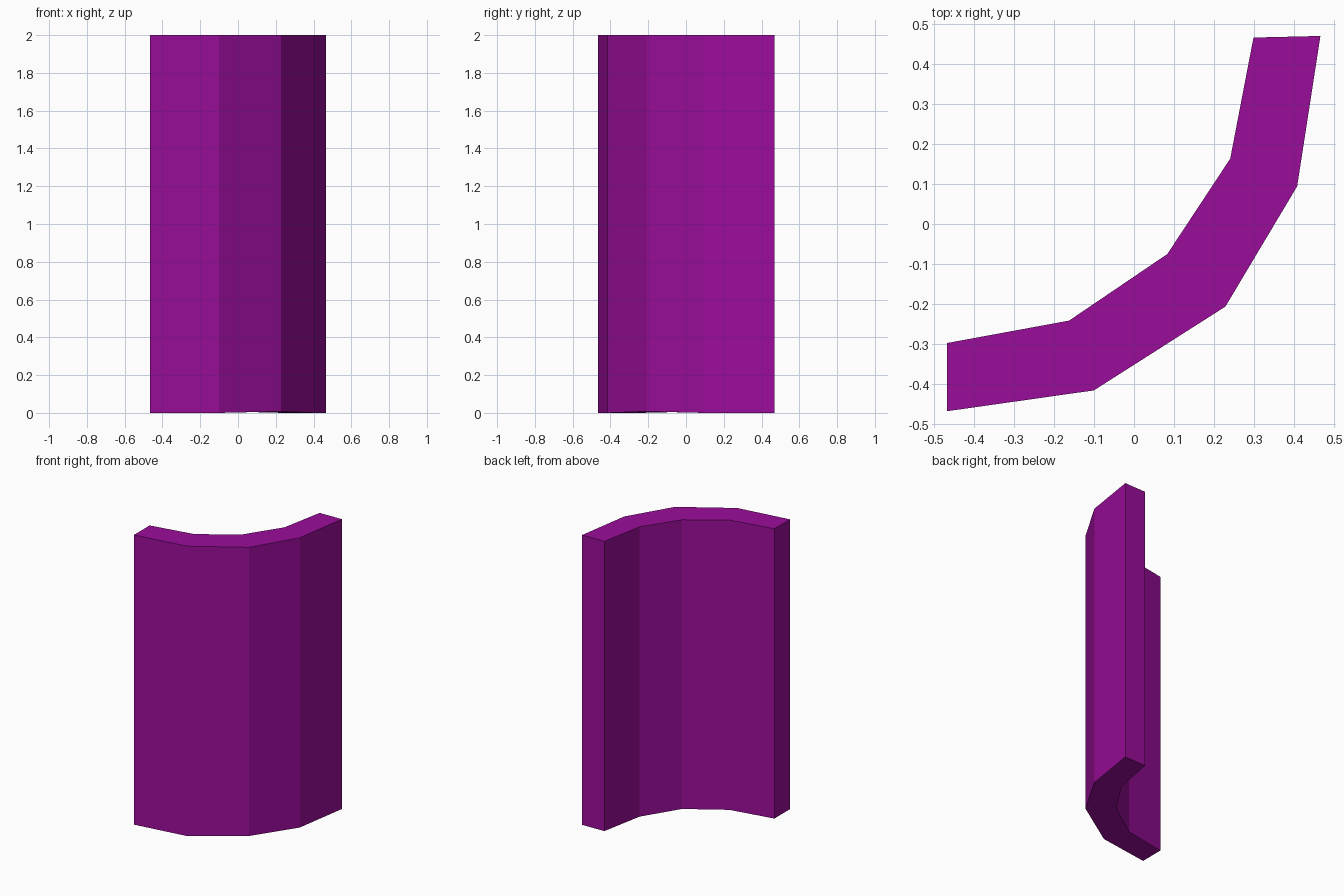
import bpy, bmesh

if "Cube" in bpy.data.objects:
    bpy.data.objects.remove(bpy.data.objects["Cube"])

HEIGHT = 2.0

# Plan outline of the curved wall: (x, y, bottom z)
outer = [(-0.467, -0.467, 0), (-0.10, -0.415, 0), (0.228, -0.206, 0.008),
         (0.407, 0.094, 0), (0.465, 0.469, 0)]
inner = [(-0.467, -0.297, 0), (-0.162, -0.241, 0), (0.083, -0.075, 0.004),
         (0.24, 0.163, 0), (0.298, 0.465, 0)]

bm = bmesh.new()


def column(points, top):
    return [bm.verts.new((x, y, HEIGHT if top else z)) for x, y, z in points]


ob, ot = column(outer, False), column(outer, True)
ib, it = column(inner, False), column(inner, True)

# Four straight segments, each with outside, inside, top and bottom faces
for i in range(len(outer) - 1):
    j = i + 1
    bm.faces.new((ob[i], ob[j], ot[j], ot[i]))
    bm.faces.new((ib[j], ib[i], it[i], it[j]))
    bm.faces.new((ot[i], ot[j], it[j], it[i]))
    bm.faces.new((ob[j], ob[i], ib[i], ib[j]))

# End caps
for k in (0, -1):
    bm.faces.new((ob[k], ot[k], it[k], ib[k]))
bmesh.ops.recalc_face_normals(bm, faces=bm.faces)

mesh = bpy.data.meshes.new("curved_wall")
bm.to_mesh(mesh)
bm.free()
wall = bpy.data.objects.new("curved_wall", mesh)
bpy.context.collection.objects.link(wall)

# Purple finish
purple = bpy.data.materials.new("purple")
purple.diffuse_color = (0.33, 0.004, 0.33, 1)
purple.use_nodes = True
purple.node_tree.nodes["Principled BSDF"].inputs["Base Color"].default_value = purple.diffuse_color
mesh.materials.append(purple)
